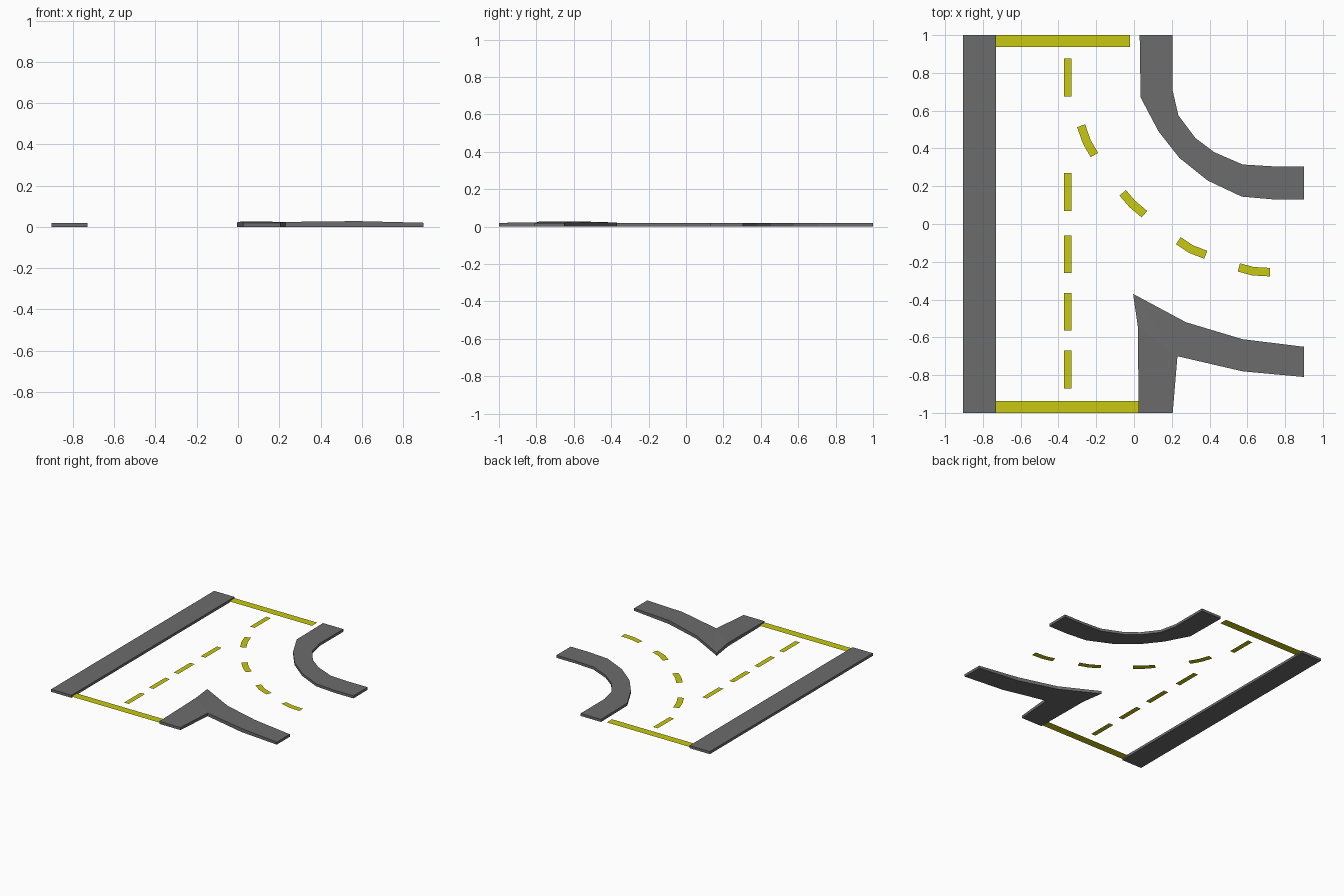
import bpy
import bmesh
from mathutils import Vector

if "Cube" in bpy.data.objects:
    bpy.data.objects.remove(bpy.data.objects["Cube"], do_unlink=True)


def make_material(name, color):
    mat = bpy.data.materials.new(name)
    mat.use_nodes = True
    mat.diffuse_color = color
    mat.node_tree.nodes["Principled BSDF"].inputs["Base Color"].default_value = color
    return mat


grey = make_material("kerb grey", (0.15, 0.15, 0.15, 1))
yellow = make_material("line yellow", (0.58, 0.58, 0.006, 1))
KERB = 0.02
PAINT_Z = 0.01


def finish(name, bm, mat):
    bmesh.ops.remove_doubles(bm, verts=bm.verts, dist=0.0005)
    bmesh.ops.recalc_face_normals(bm, faces=bm.faces)
    mesh = bpy.data.meshes.new(name)
    bm.to_mesh(mesh)
    bm.free()
    mesh.materials.append(mat)
    obj = bpy.data.objects.new(name, mesh)
    bpy.context.collection.objects.link(obj)


def add_face(bm, points):
    unique = [p for i, p in enumerate(points) if p not in points[:i]]
    if len(unique) > 2:
        bm.faces.new([bm.verts.new(p) for p in unique])


def kerb(name, left, right):
    """Closed strip between two edges; a third coordinate sets the height."""
    bm = bmesh.new()
    rings = []
    for l, r in zip(left, right):
        top = [(p[0], p[1], p[2] if len(p) > 2 else KERB) for p in (l, r)]
        rings.append([top[0], top[1], (r[0], r[1], 0), (l[0], l[1], 0)])
    for a, b in zip(rings, rings[1:]):
        for i in range(4):
            j = (i + 1) % 4
            add_face(bm, [a[i], a[j], b[j], b[i]])
    add_face(bm, rings[0])
    add_face(bm, rings[-1])
    finish(name, bm, grey)


def stripe(name, path, width):
    """Flat painted line following a path, facing up."""
    bm = bmesh.new()
    pts = [Vector((x, y, PAINT_Z)) for x, y in path]
    pairs = []
    for i, p in enumerate(pts):
        d = (pts[min(i + 1, len(pts) - 1)] - pts[max(i - 1, 0)]).normalized()
        side = Vector((-d.y, d.x, 0)) * width / 2
        pairs.append((bm.verts.new(p + side), bm.verts.new(p - side)))
    for a, b in zip(pairs, pairs[1:]):
        bm.faces.new([a[0], a[1], b[1], b[0]])
    finish(name, bm, yellow)


# Straight kerb
kerb("straight_kerb", [(-0.905, -1), (-0.905, 1)], [(-0.73, -1), (-0.73, 1)])

# Curved corner kerb
kerb("curved_kerb",
     [(0.03, 1), (0.035, 0.67), (0.13, 0.49), (0.24, 0.35),
      (0.39, 0.23), (0.57, 0.145), (0.74, 0.13), (0.9, 0.13)],
     [(0.205, 1), (0.205, 0.705), (0.235, 0.575), (0.325, 0.455),
      (0.425, 0.38), (0.575, 0.315), (0.74, 0.305), (0.9, 0.305)])

# Pointed kerb between the two roads, slightly raised in the middle
crotch = (0.23, -0.7, 0.024)
kerb("forked_kerb",
     [(0.025, -1), (0.02, -0.54, 0.027), (-0.005, -0.37, 0.022),
      (0.275, -0.52, 0.024), (0.575, -0.61, 0.028), (0.9, -0.65)],
     [(0.205, -1), crotch, crotch, crotch, (0.575, -0.78, 0.028), (0.9, -0.81)])

# Lines across the road ends
stripe("front_end_line", [(-0.73, -0.968), (0.025, -0.968)], 0.064)
stripe("back_end_line", [(-0.73, 0.968), (-0.02, 0.968)], 0.064)

# Straight centre dashes
for i, y in enumerate((0.775, 0.17, -0.16, -0.465, -0.77)):
    stripe(f"centre_dash_{i + 1}", [(-0.35, y - 0.1), (-0.35, y + 0.1)], 0.04)

# Dashes along the turning lane
curved = [
    [(-0.28, 0.52), (-0.25, 0.435), (-0.21, 0.365)],
    [(-0.06, 0.165), (-0.01, 0.107), (0.055, 0.052)],
    [(0.235, -0.088), (0.3, -0.132), (0.38, -0.163)],
    [(0.555, -0.23), (0.63, -0.25), (0.72, -0.255)],
]
for i, path in enumerate(curved):
    stripe(f"turn_dash_{i + 1}", path, 0.045)
